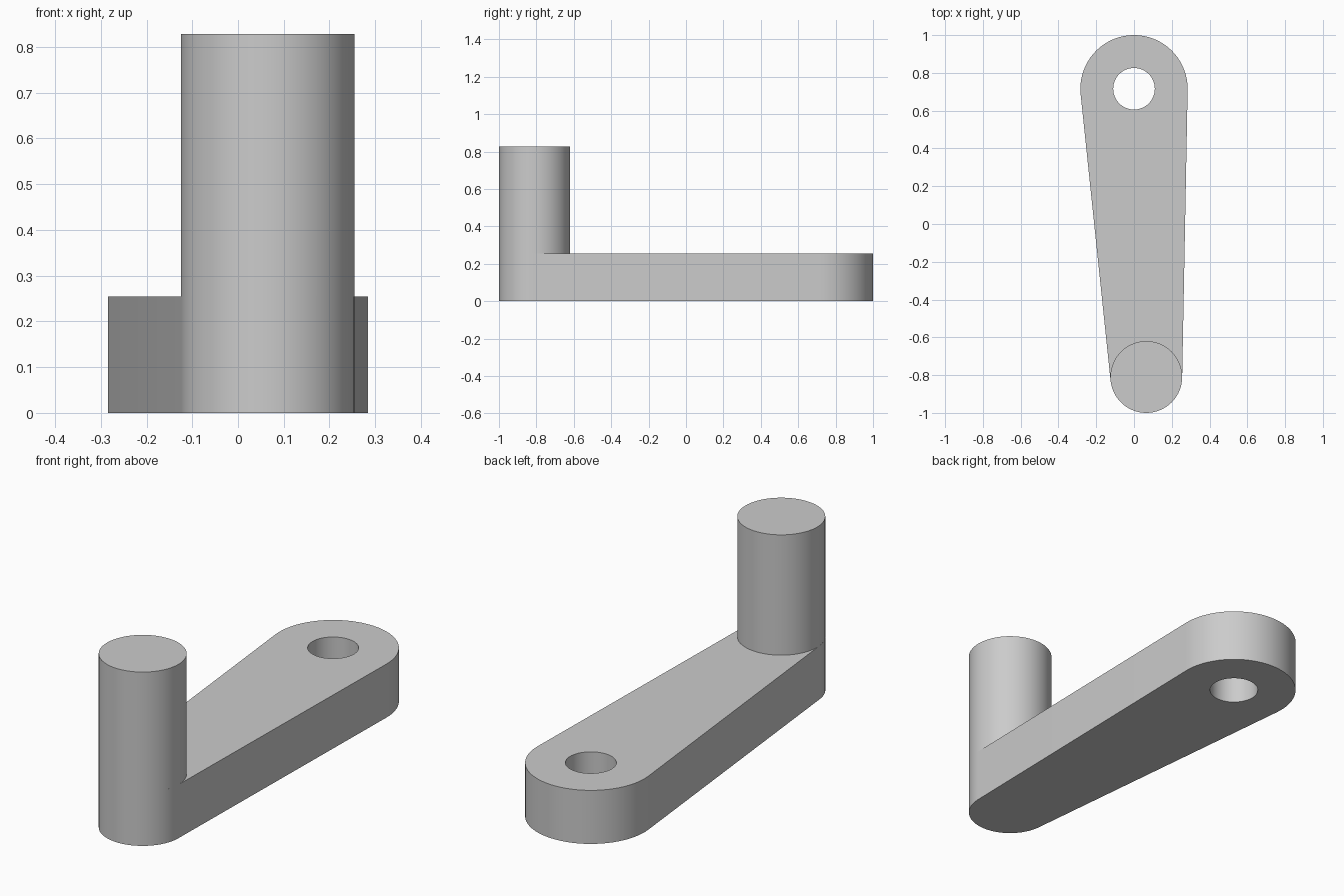
import bpy, bmesh, math
from math import cos, sin, pi

if "Cube" in bpy.data.objects:
    bpy.data.objects.remove(bpy.data.objects["Cube"])

ARM_H, PIN_TOP = 0.255, 0.828
BIG, BIG_R = (0.0, 0.716), 0.284
SMALL, SMALL_R = (0.065, -0.81), 0.19
HOLE_R = 0.11

grey = bpy.data.materials.new("plain grey")
grey.diffuse_color = (0.6, 0.6, 0.6, 1)
grey.use_nodes = True
grey.node_tree.nodes["Principled BSDF"].inputs["Base Color"].default_value = grey.diffuse_color


def arc(c, r, a0, a1, n):
    """n + 1 points along an arc."""
    return [(c[0] + r * cos(a0 + (a1 - a0) * i / n),
             c[1] + r * sin(a0 + (a1 - a0) * i / n)) for i in range(n + 1)]


def extruded(name, loops, z0, z1):
    """Solid whose section is bounded by closed loops (outline, then holes)."""
    bm = bmesh.new()
    edges = []
    for pts in loops:
        vs = [bm.verts.new((x, y, z0)) for x, y in pts]
        edges += [bm.edges.new((vs[i - 1], vs[i])) for i in range(len(vs))]
    if len(loops) == 1:
        bm.faces.new(vs)
    else:
        bmesh.ops.triangle_fill(bm, use_beauty=True, edges=edges)
    geo = bmesh.ops.extrude_face_region(bm, geom=bm.faces[:], use_keep_orig=True)
    top = [g for g in geo["geom"] if isinstance(g, bmesh.types.BMVert)]
    bmesh.ops.translate(bm, vec=(0, 0, z1 - z0), verts=top)
    bmesh.ops.recalc_face_normals(bm, faces=bm.faces[:])
    me = bpy.data.meshes.new(name)
    bm.to_mesh(me)
    bm.free()
    ob = bpy.data.objects.new(name, me)
    bpy.context.collection.objects.link(ob)
    me.materials.append(grey)
    bpy.ops.object.select_all(action='DESELECT')
    ob.select_set(True)
    bpy.context.view_layer.objects.active = ob
    bpy.ops.object.shade_smooth_by_angle(angle=math.radians(30))
    return ob


# Tapered arm: two end arcs joined by their common tangents, with a shaft hole
dx, dy = SMALL[0] - BIG[0], SMALL[1] - BIG[1]
base = math.atan2(dy, dx)
phi = math.acos((BIG_R - SMALL_R) / math.hypot(dx, dy))
outline = (arc(SMALL, SMALL_R, base - phi, base + phi, 32)
           + arc(BIG, BIG_R, base + phi, base - phi + 2 * pi, 36))
hole = arc(BIG, HOLE_R, 0, 2 * pi, 64)[:-1]
extruded("crank_arm", [outline, hole], 0, ARM_H)

# Round handle pin standing on the narrow end
pin = arc(SMALL, SMALL_R, base - phi, base - phi + 2 * pi, 64)[:-1]
extruded("handle_pin", [pin], ARM_H, PIN_TOP)
